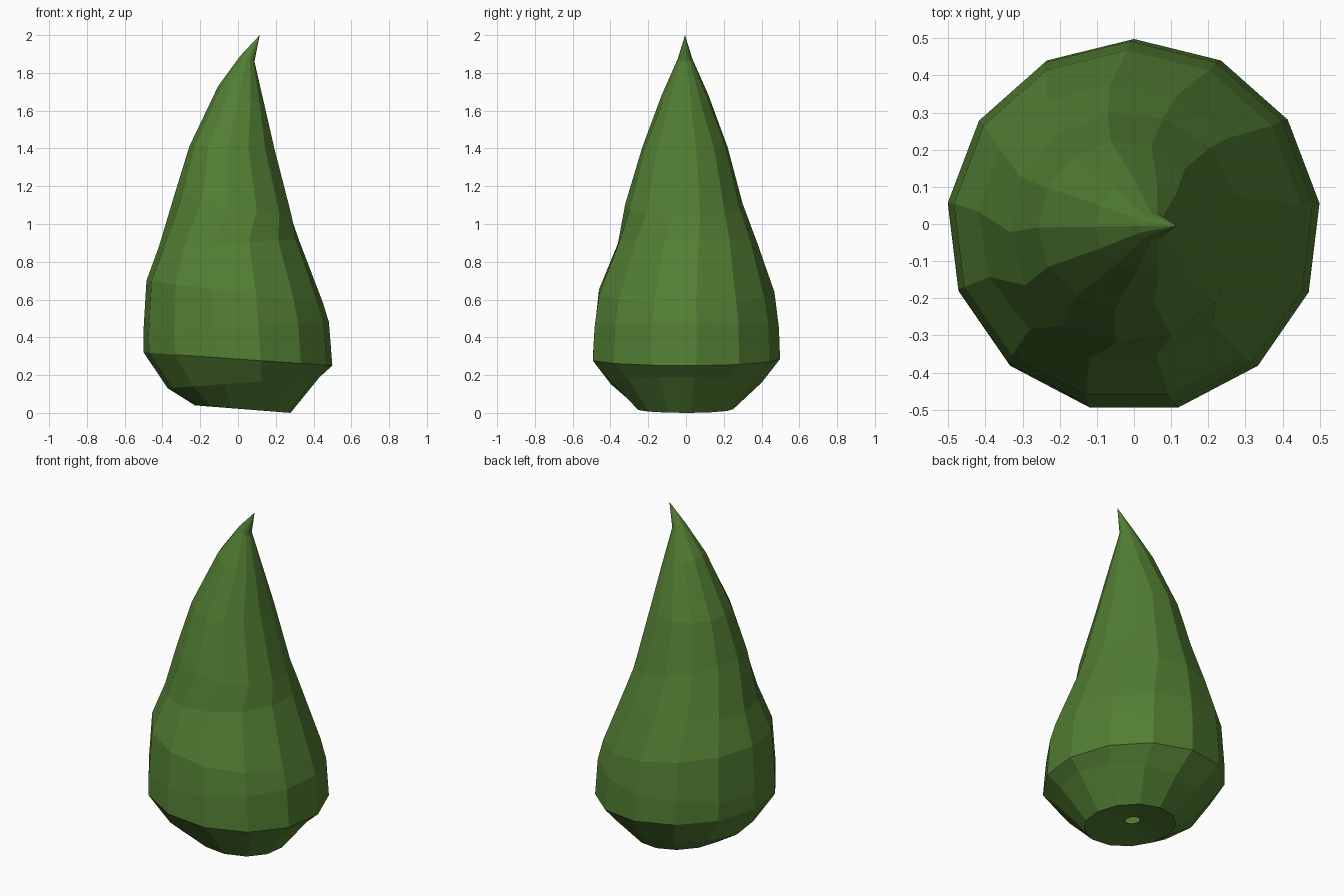
import bpy, bmesh, math

if "Cube" in bpy.data.objects:
    bpy.data.objects.remove(bpy.data.objects["Cube"])

N = 13  # sides of the body

# Each ring: radius, centre x, centre y, z at the left (-x), z at the right (+x), twist in degrees
RINGS = [
    (0.04, 0.01, 0.00, 0.06, 0.05, 0),      # small opening under the base
    (0.255, 0.025, -0.005, 0.04, 0.00, 0),
    (0.405, 0.03, -0.005, 0.13, 0.19, 0),
    (0.503, 0.00, -0.005, 0.32, 0.25, 0),
    (0.495, -0.01, -0.003, 0.42, 0.48, 0),
    (0.471, -0.017, -0.003, 0.70, 0.58, 0),
    (0.373, -0.047, 0.005, 0.88, 0.92, 2.5),
    (0.313, -0.022, -0.01, 1.16, 1.04, 9),
    (0.228, -0.03, -0.005, 1.41, 1.40, 8),
    (0.125, 0.02, -0.005, 1.73, 1.62, 8),
    (0.038, 0.05, -0.005, 1.89, 1.86, 8),
]
TIP = (0.115, -0.005, 2.0)


def add_ring(bm, r, cx, cy, z_left, z_right, twist):
    verts = []
    for i in range(N):
        a = math.radians(90 + twist) + 2 * math.pi * i / N
        z = (z_left + z_right) / 2 + (z_right - z_left) / 2 * math.cos(a)
        verts.append(bm.verts.new((cx + r * math.cos(a), cy + r * math.sin(a), z)))
    return verts


# Foliage: tilted rings bridged into a leaning, pointed teardrop
bm = bmesh.new()
rings = [add_ring(bm, *ring) for ring in RINGS]
for low, high in zip(rings, rings[1:]):
    for i in range(N):
        j = (i + 1) % N
        bm.faces.new((low[i], low[j], high[j], high[i]))

# Bent tip
tip = bm.verts.new(TIP)
for i in range(N):
    bm.faces.new((rings[-1][i], rings[-1][(i + 1) % N], tip))

mesh = bpy.data.meshes.new("foliage")
bm.to_mesh(mesh)
bm.free()
foliage = bpy.data.objects.new("foliage", mesh)
bpy.context.collection.objects.link(foliage)

leaf_green = bpy.data.materials.new("leaf_green")
leaf_green.diffuse_color = (0.085, 0.21, 0.033, 1)
leaf_green.use_nodes = True
leaf_green.node_tree.nodes["Principled BSDF"].inputs["Base Color"].default_value = leaf_green.diffuse_color
mesh.materials.append(leaf_green)
